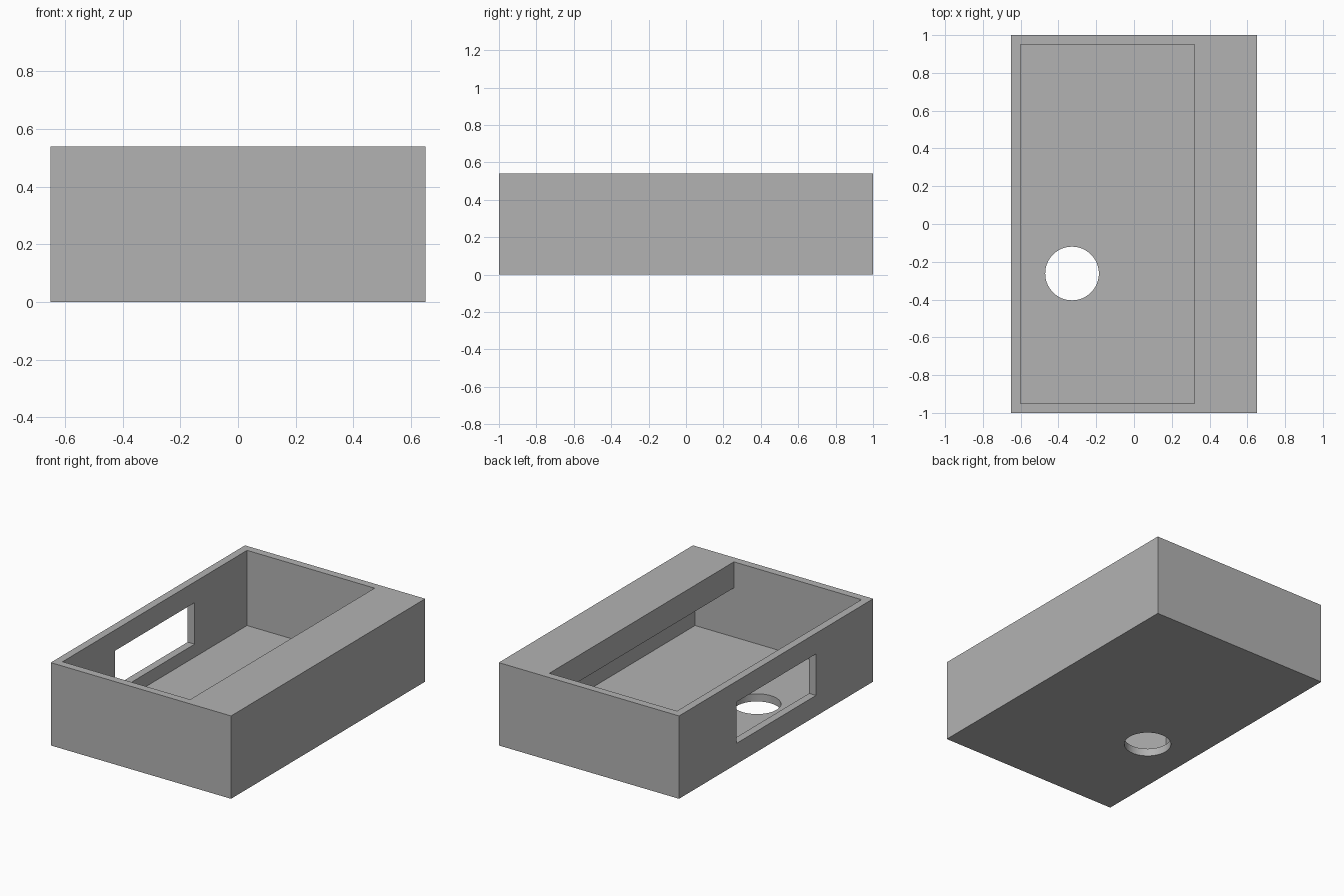
import bpy
import bmesh

default = bpy.data.objects.get("Cube")
if default:
    bpy.data.objects.remove(default, do_unlink=True)

W, D, H = 1.30, 2.0, 0.54      # outer size
WALL = 0.05
LEDGE_X, LEDGE_Z = 0.32, 0.37  # inner edge and underside of the ledge

grey = bpy.data.materials.new("plain_grey")
grey.use_nodes = True
colour = (0.45, 0.45, 0.45, 1)
grey.diffuse_color = colour
grey.node_tree.nodes["Principled BSDF"].inputs["Base Color"].default_value = colour


def prism(name, profile, y0, y1):
    """Extrude an x-z profile along y into a closed solid."""
    bm = bmesh.new()
    face = bm.faces.new([bm.verts.new((x, y0, z)) for x, z in profile])
    new = bmesh.ops.extrude_face_region(bm, geom=[face])["geom"]
    moved = [v for v in new if isinstance(v, bmesh.types.BMVert)]
    bmesh.ops.translate(bm, verts=moved, vec=(0, y1 - y0, 0))
    bmesh.ops.recalc_face_normals(bm, faces=bm.faces)
    mesh = bpy.data.meshes.new(name)
    bm.to_mesh(mesh)
    bm.free()
    mesh.materials.append(grey)
    obj = bpy.data.objects.new(name, mesh)
    bpy.context.collection.objects.link(obj)
    return obj


def rect(x0, x1, z0, z1):
    return [(x0, z0), (x1, z0), (x1, z1), (x0, z1)]


def cut(target, cutter):
    """Subtract the cutter for good, then discard it."""
    cutter.hide_render = True
    mod = target.modifiers.new("cut", 'BOOLEAN')
    mod.operation = 'DIFFERENCE'
    mod.solver = 'EXACT'
    mod.object = cutter
    bpy.ops.object.select_all(action='DESELECT')
    bpy.context.view_layer.objects.active = target
    target.select_set(True)
    bpy.ops.object.modifier_apply(modifier=mod.name)
    bpy.data.objects.remove(cutter, do_unlink=True)


# Outer box
box = prism("open_box", rect(-W / 2, W / 2, 0, H), -D / 2, D / 2)

# Cavity reaching under the overhanging ledge on the left side
inner = W / 2 - WALL
cavity = [(-inner, WALL), (inner, WALL), (inner, LEDGE_Z),
          (LEDGE_X, LEDGE_Z), (LEDGE_X, H + 0.1), (-inner, H + 0.1)]
cut(box, prism("cavity_cutter", cavity, WALL - D / 2, D / 2 - WALL))

# Window through the right wall
cut(box, prism("window_cutter", rect(-W, -inner + 0.1, H / 4, H * 3 / 4), -0.41, 0.41))

# Round hole through the floor
bpy.ops.mesh.primitive_cylinder_add(vertices=64, radius=0.142, depth=0.2,
                                    location=(-0.328, -0.262, 0.02))
hole = bpy.context.object
hole.name = "hole_cutter"
hole.data.materials.append(grey)
cut(box, hole)

bpy.ops.object.shade_smooth_by_angle()
